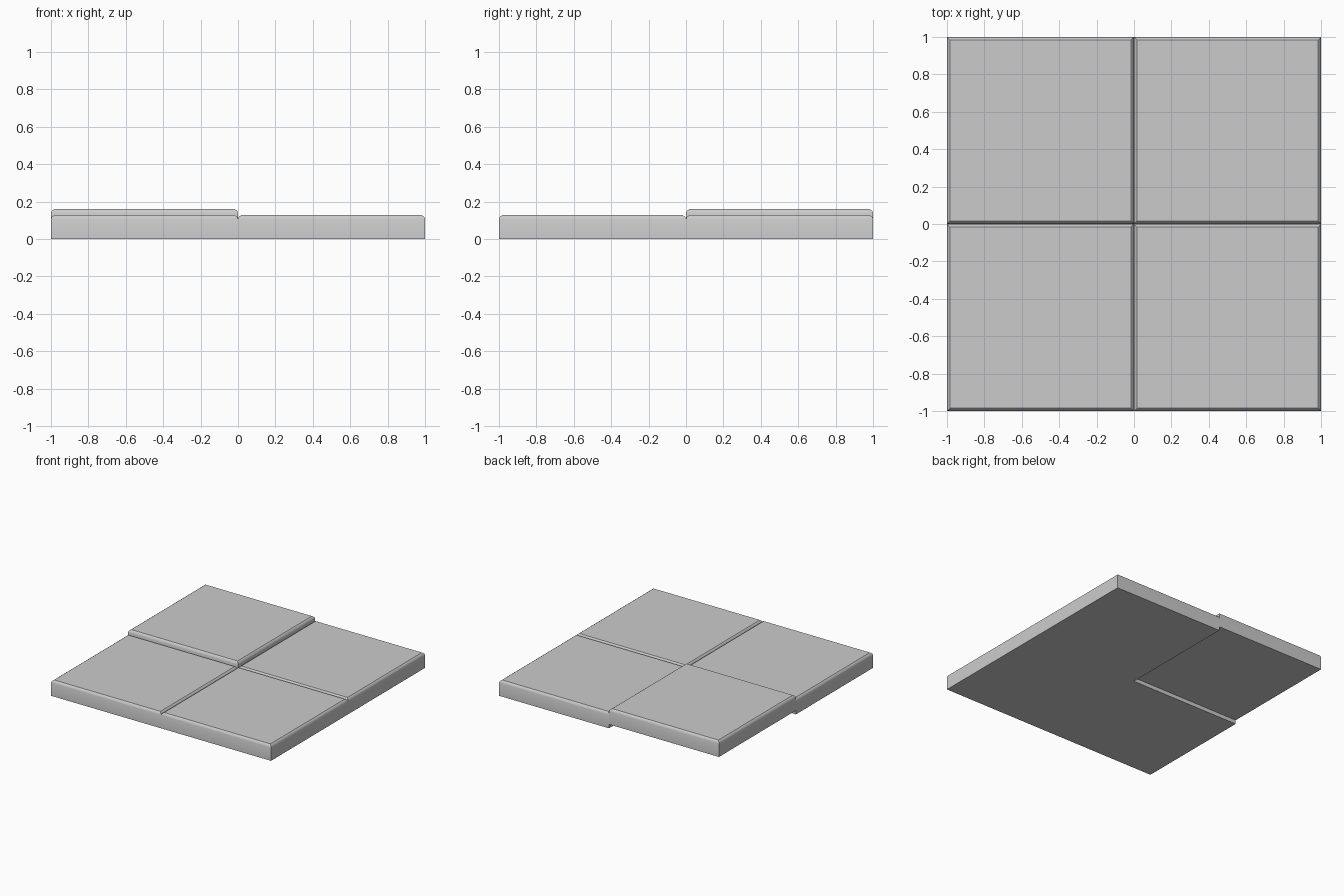
import bpy, bmesh
from math import radians

if "Cube" in bpy.data.objects:
    bpy.data.objects.remove(bpy.data.objects["Cube"])

SIZE = 1.0
LIFT = 0.032
# side profile of a tile: (inset from the edge, height)
PROFILE = [(0.0, 0.0), (0.0, 0.108), (0.005, 0.119), (0.017, 0.128)]


def make_tile(name, cx, cy, z):
    bm = bmesh.new()
    rings = []
    for inset, h in PROFILE:
        r = SIZE / 2 - inset
        rings.append([bm.verts.new((sx * r, sy * r, h))
                      for sx, sy in ((-1, -1), (1, -1), (1, 1), (-1, 1))])
    for low, high in zip(rings, rings[1:]):
        for i in range(4):
            j = (i + 1) % 4
            bm.faces.new((low[i], low[j], high[j], high[i]))
    bm.faces.new(rings[0][::-1])
    bm.faces.new(rings[-1])
    mesh = bpy.data.meshes.new(name)
    bm.to_mesh(mesh)
    bm.free()
    obj = bpy.data.objects.new(name, mesh)
    obj.location = (cx, cy, z)
    bpy.context.collection.objects.link(obj)
    # soft top rounding, sharp corners and top outline
    bpy.ops.object.select_all(action='DESELECT')
    obj.select_set(True)
    bpy.context.view_layer.objects.active = obj
    bpy.ops.object.shade_smooth_by_angle(angle=radians(34))


# four floor tiles, the back left one sits slightly raised
for side, x in (("left", -0.5), ("right", 0.5)):
    for end, y in (("front", -0.5), ("back", 0.5)):
        raised = side == "left" and end == "back"
        make_tile(f"tile_{end}_{side}", x, y, LIFT if raised else 0.0)
